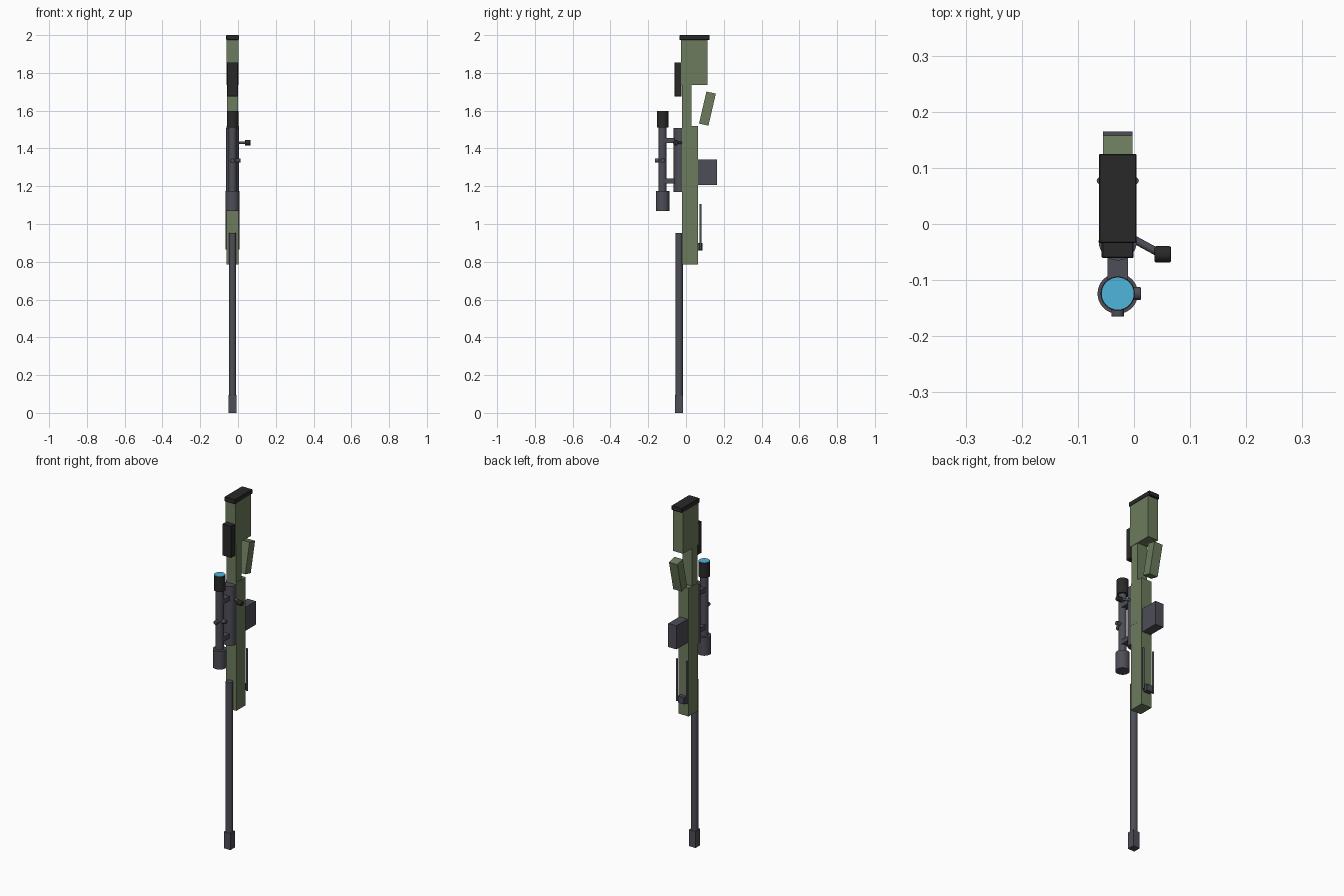
import bpy, math
from mathutils import Vector

if "Cube" in bpy.data.objects:
    bpy.data.objects.remove(bpy.data.objects["Cube"])

CX = -0.029          # centre plane of the rifle
SCOPE_Y = -0.124     # scope axis


def material(name, rgb):
    m = bpy.data.materials.new(name)
    m.diffuse_color = (*rgb, 1)
    m.use_nodes = True
    m.node_tree.nodes["Principled BSDF"].inputs["Base Color"].default_value = m.diffuse_color
    return m


GREEN = material("olive", (0.15, 0.20, 0.11))
STEEL = material("gunmetal", (0.075, 0.075, 0.095))
BLACK = material("black_rubber", (0.022, 0.022, 0.022))
GLASS = material("lens_blue", (0.08, 0.46, 0.72))


def box(name, mat, half_x, y, z, tilt=0, bevel=0):
    """Box centred on the rifle plane, y and z given as (min, max)."""
    loc = (CX, sum(y) / 2, sum(z) / 2)
    bpy.ops.mesh.primitive_cube_add(size=1, location=loc, rotation=(tilt, 0, 0))
    ob = bpy.context.object
    ob.name = name
    ob.scale = (2 * half_x, y[1] - y[0], z[1] - z[0])
    bpy.ops.object.transform_apply(location=False, rotation=False, scale=True)
    ob.data.materials.append(mat)
    if bevel:
        mod = ob.modifiers.new("bevel", 'BEVEL')
        mod.width, mod.segments = bevel, 1
    return ob


def rod(name, mat, a, b, r, sides=32, bevel=0):
    """Cylinder running from point a to point b."""
    a, b = Vector(a), Vector(b)
    d = b - a
    bpy.ops.mesh.primitive_cylinder_add(
        vertices=sides, radius=r, depth=d.length, location=(a + b) / 2,
        rotation=d.to_track_quat('Z', 'Y').to_euler())
    ob = bpy.context.object
    ob.name = name
    ob.data.materials.append(mat)
    bpy.ops.object.shade_smooth_by_angle(angle=math.radians(35))
    if bevel:
        mod = ob.modifiers.new("bevel", 'BEVEL')
        mod.width, mod.segments = bevel, 2
    return ob


def upright(name, mat, y, z, r):
    return rod(name, mat, (CX, y, z[0]), (CX, y, z[1]), r)


# stock
box("butt_pad", BLACK, 0.0335, (-0.034, 0.125), (1.974, 2.0), bevel=0.002)
box("rear_stock", GREEN, 0.032, (-0.027, 0.115), (1.737, 1.975))
box("stock_neck", GREEN, 0.030, (-0.02, 0.03), (1.51, 1.74))
box("receiver_stock", GREEN, 0.033, (-0.02, 0.064), (1.275, 1.52))
box("fore_end", GREEN, 0.0325, (-0.02, 0.064), (0.786, 1.275))
box("cheek_rest", BLACK, 0.0285, (-0.061, -0.024), (1.675, 1.856), bevel=0.002)
box("pistol_grip", GREEN, 0.0265, (0.088, 0.139), (1.524, 1.698),
    tilt=-math.radians(13))
box("magazine", STEEL, 0.026, (0.06, 0.165), (1.207, 1.342))

# barrel and receiver
upright("receiver_tube", STEEL, -0.031, (1.17, 1.508), 0.034)
upright("barrel", STEEL, -0.036, (0.05, 0.953), 0.0195)
box("muzzle_brake", STEEL, 0.021, (-0.057, -0.015), (0, 0.094))

# bolt handle
rod("bolt_arm", STEEL, (-0.01, -0.022, 1.43), (0.045, -0.052, 1.43), 0.007, 16)
rod("bolt_knob", BLACK, (0.0365, -0.054, 1.43), (0.066, -0.054, 1.43), 0.0145, 24, 0.003)

# scope
upright("scope_tube", STEEL, SCOPE_Y, (1.15, 1.53), 0.021)
upright("scope_objective", STEEL, SCOPE_Y, (1.07, 1.174), 0.036)
upright("scope_eyepiece", BLACK, SCOPE_Y, (1.512, 1.597), 0.0305)
upright("eyepiece_lens", GLASS, SCOPE_Y, (1.59, 1.599), 0.0285)
for i, z in enumerate((1.228, 1.442)):
    box(f"scope_mount_{i + 1}", STEEL, 0.018, (-0.122, -0.05), (z - 0.013, z + 0.013))
rod("elevation_turret", STEEL, (CX, SCOPE_Y, 1.336), (CX, -0.165, 1.336), 0.0115, 24, 0.002)
rod("windage_turret", STEEL, (CX, SCOPE_Y, 1.336), (0.0125, SCOPE_Y, 1.336), 0.0115, 24, 0.002)

# folded bipod
box("bipod_block", STEEL, 0.02, (0.06, 0.088), (0.86, 0.9), bevel=0.002)
for side, s in (("left", -1), ("right", 1)):
    x = CX + s * 0.0315
    rod(f"bipod_leg_{side}", STEEL, (x, 0.077, 0.865), (x, 0.077, 1.105), 0.006, 16)
